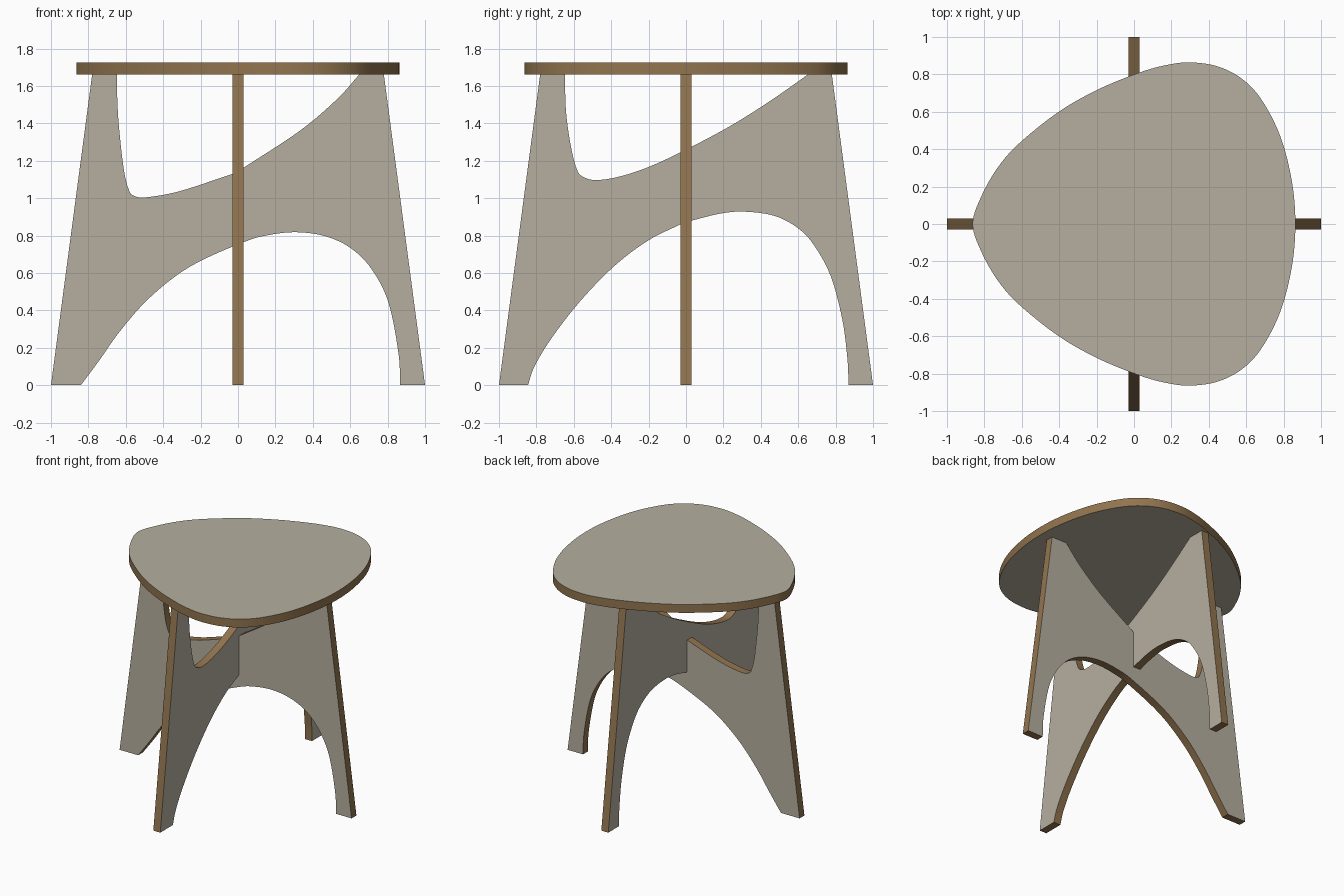
import bpy, bmesh, math
from mathutils import Vector

if "Cube" in bpy.data.objects:
    bpy.data.objects.remove(bpy.data.objects["Cube"])

SLOT = 0.03      # half the board thickness
LEG_TOP = 1.66   # underside of the seat
SEAT_TOP = 1.725
JOINT = 1.0      # height where the two slotted boards meet


def material(name, rgb):
    m = bpy.data.materials.new(name)
    m.diffuse_color = (*rgb, 1)
    m.use_nodes = True
    m.node_tree.nodes["Principled BSDF"].inputs["Base Color"].default_value = m.diffuse_color
    return m


FACE = material("greige board face", (0.46, 0.43, 0.345))
EDGE = material("brown cut edge", (0.285, 0.175, 0.077))


def spline(pts, steps=6, closed=False):
    """Smooth curve through the given points (Catmull-Rom)."""
    p = [Vector(q) for q in pts]
    if closed:
        p = [p[-1]] + p + [p[0], p[1]]
    else:
        p = [2 * p[0] - p[1]] + p + [2 * p[-1] - p[-2]]
    out = []
    for a, b, c, d in zip(p, p[1:], p[2:], p[3:]):
        for i in range(steps):
            t = i / steps
            out.append(0.5 * (2 * b + (c - a) * t + (2 * a - 5 * b + 4 * c - d) * t**2
                              + (3 * b - a - 3 * c + d) * t**3))
    if not closed:
        out.append(p[-2])
    return [tuple(v) for v in out]


def board(name, outline, place, lo, hi):
    """Cut a board: extrude a 2D outline, greige faces and brown edges."""
    bm = bmesh.new()
    a = [bm.verts.new(place(u, v, lo)) for u, v in outline]
    b = [bm.verts.new(place(u, v, hi)) for u, v in outline]
    bm.faces.new(a)
    bm.faces.new(b)
    n = len(a)
    for i in range(n):
        j = (i + 1) % n
        f = bm.faces.new((a[i], a[j], b[j], b[i]))
        f.material_index = 1
        f.smooth = True
    bmesh.ops.recalc_face_normals(bm, faces=bm.faces)
    me = bpy.data.meshes.new(name)
    bm.to_mesh(me)
    bm.free()
    me.materials.append(FACE)
    me.materials.append(EDGE)
    me.set_sharp_from_angle(angle=math.radians(30))
    ob = bpy.data.objects.new(name, me)
    bpy.context.collection.objects.link(ob)
    return ob


def leg_outline(top, bottom):
    return [(-1, 0), (-0.78, LEG_TOP)] + top + [(0.78, LEG_TOP), (1, 0)] + bottom


# Side-to-side leg board, slotted from above
top = (spline([(-.647, LEG_TOP), (-.645, 1.52), (-.635, 1.365), (-.61, 1.15), (-.583, 1.043),
               (-.556, 1.013), (-.49, 1.005), (-.31, 1.038), (-.03, 1.13)])
       + [(-SLOT, JOINT), (SLOT, JOINT)]
       + spline([(.03, 1.163), (.33, 1.36), (.53, 1.53), (.647, LEG_TOP)]))
bottom = spline([(.867, 0), (.858, .17), (.805, .44), (.715, .62), (.6, .735), (.465, .797),
                 (.315, .818), (.17, .804), (.03, .765), (-.255, .635), (-.47, .47),
                 (-.63, .29), (-.74, .135), (-.84, 0)])
board("side_to_side_legs", leg_outline(top, bottom), lambda u, v, w: (u, w, v), -SLOT, SLOT)

# Front-to-back leg board, slotted from below
top = spline([(-.647, LEG_TOP), (-.642, 1.47), (-.617, 1.285), (-.583, 1.153), (-.545, 1.112),
              (-.475, 1.097), (-.35, 1.117), (-.19, 1.171), (0, 1.26), (.235, 1.385),
              (.45, 1.52), (.65, LEG_TOP)])
bottom = (spline([(.868, 0), (.864, .13), (.836, .35), (.775, .58), (.69, .74), (.605, .835),
                  (.475, .905), (.31, .928), (.18, .917), (.03, .88)])
          + [(SLOT, JOINT), (-SLOT, JOINT)]
          + spline([(-.03, .86), (-.2, .775), (-.38, .64), (-.565, .45), (-.72, .25),
                    (-.81, .1), (-.845, 0)]))
board("front_to_back_legs", leg_outline(top, bottom), lambda u, v, w: (w, u, v), -SLOT, SLOT)

# Rounded three-cornered seat, mirrored about y = 0
half = [(-.82, .14), (-.73, .3), (-.61, .435), (-.395, .605), (-.18, .725), (.03, .81),
        (.165, .848), (.29, .864), (.435, .846), (.565, .785), (.675, .675), (.78, .475),
        (.843, .235)]
ring = [(-.863, 0)] + half + [(.863, 0)] + [(x, -y) for x, y in reversed(half)]
board("seat", spline(ring, closed=True), lambda u, v, w: (u, v, w), LEG_TOP, SEAT_TOP)
